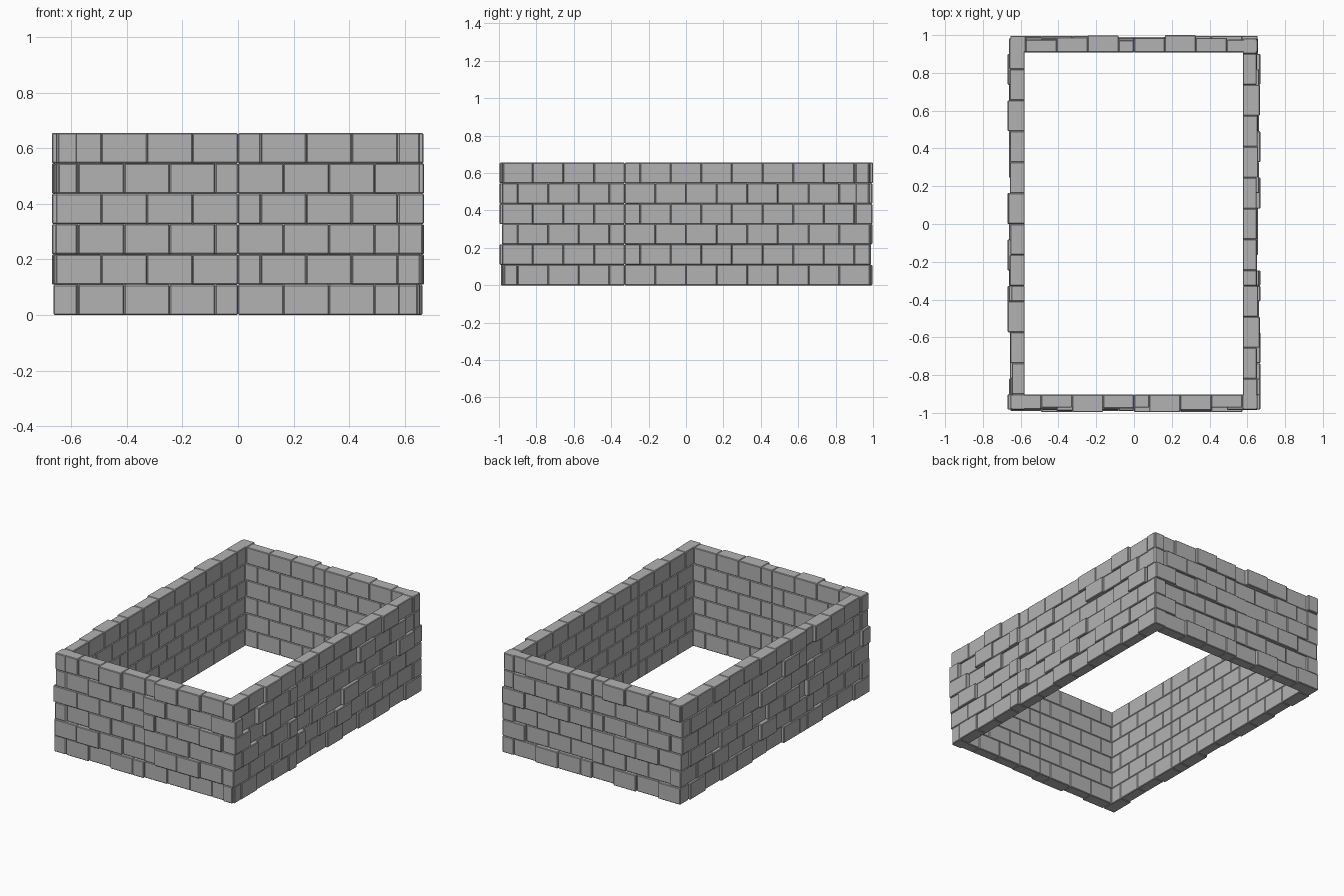
import bpy, bmesh, random
from mathutils import Matrix, Vector

if "Cube" in bpy.data.objects:
    bpy.data.objects.remove(bpy.data.objects["Cube"], do_unlink=True)
random.seed(4)

MODULE = 0.655          # one wall panel
BRICK = MODULE / 4
COURSES = 6
HEIGHT = MODULE / COURSES

stone = bpy.data.materials.new("grey stone")
stone.use_nodes = True
stone.diffuse_color = (0.45, 0.45, 0.45, 1)
stone.node_tree.nodes["Principled BSDF"].inputs["Base Color"].default_value = (0.45, 0.45, 0.45, 1)


def joints(panels, half_first):
    """Brick joints along a wall; one extra half brick where the first panel ends."""
    half = BRICK / 2
    length = panels * MODULE
    cuts = {0, MODULE, length}
    spans = ((0, MODULE, half_first), (MODULE, length, not half_first))
    for start, end, shifted in spans:
        s = start + (half if shifted else 0)
        while s < end - 0.01:
            cuts.add(s)
            s += BRICK
    return [c - length / 2 for c in sorted(cuts)]


def add_brick(bm, lo, hi):
    lo, hi = Vector(lo), Vector(hi)
    size = hi - lo
    matrix = Matrix.Translation((lo + hi) / 2) @ Matrix.Diagonal((*size, 1))
    verts = bmesh.ops.create_cube(bm, size=1, matrix=matrix)["verts"]
    edges = list({e for v in verts for e in v.link_edges})
    bmesh.ops.bevel(bm, geom=edges, offset=0.004, segments=1, affect='EDGES')


def build_wall(name, axis, side, inner, outer, panels, top_half_first, top_steps):
    """A wall running along the axis; the inner face is flush, the outer face is uneven."""
    bm = bmesh.new()
    for course in range(COURSES):
        top = course == COURSES - 1
        half_first = top_half_first if (COURSES - 1 - course) % 2 == 0 else not top_half_first
        cuts = joints(panels, half_first)
        for i, (a, b) in enumerate(zip(cuts, cuts[1:])):
            step = top_steps[i] / 1000 if top else random.choice((0, 0.006, 0.012, 0.018, 0.024))
            near, far = sorted((side * inner, side * (outer + step)))
            z0, z1 = course * HEIGHT, (course + 1) * HEIGHT
            if axis == 'x':
                add_brick(bm, (a, near, z0), (b, far, z1))
            else:
                add_brick(bm, (near, a, z0), (far, b, z1))
    mesh = bpy.data.meshes.new(name)
    bm.to_mesh(mesh)
    bm.free()
    mesh.materials.append(stone)
    bpy.context.collection.objects.link(bpy.data.objects.new(name, mesh))


# Step lists give how far each top brick stands out, in thousandths
build_wall("front_wall", 'x', -1, 0.903, 0.972, 2, False,
           [8, 0, 24, 4, 0, 24, 14, 0, 6])
build_wall("back_wall", 'x', 1, 0.908, 0.972, 2, True,
           [24, 4, 16, 26, 2, 14, 28, 14, 4])
build_wall("left_wall", 'y', 1, 0.577, 0.645, 3, False,
           [8, 5, 22, 12, 4, 6, 6, 4, 12, 10, 22, 4, 4])
build_wall("right_wall", 'y', -1, 0.579, 0.645, 3, True,
           [2, 2, 10, 24, 4, 14, 10, 22, 12, 12, 24, 14, 16])
